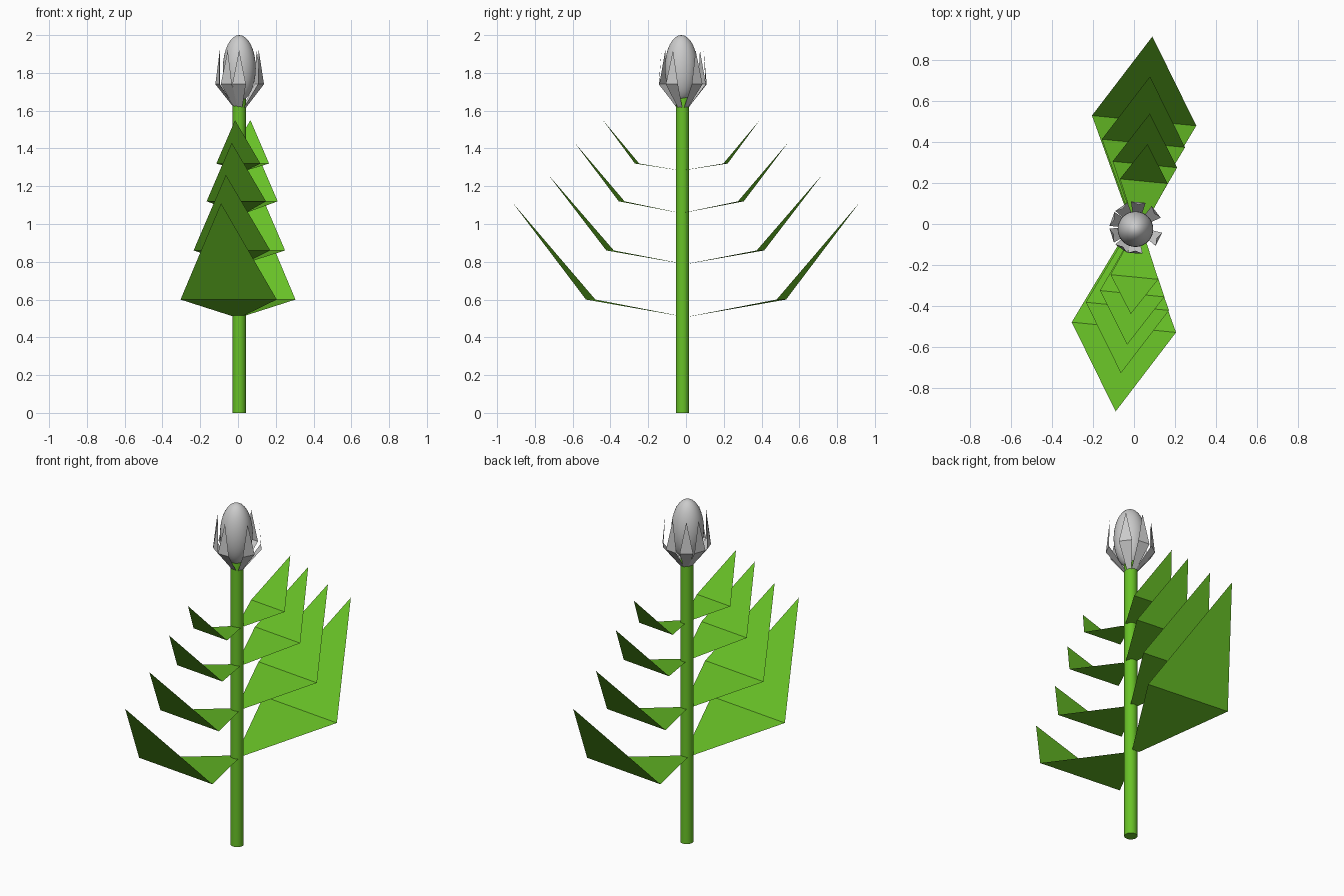
import bpy
from math import radians
from mathutils import Matrix, Vector

if "Cube" in bpy.data.objects:
    bpy.data.objects.remove(bpy.data.objects["Cube"])

green = bpy.data.materials.new("leaf_green")
green.diffuse_color = (0.14, 0.54, 0.02, 1)
green.use_nodes = True
green.node_tree.nodes["Principled BSDF"].inputs["Base Color"].default_value = green.diffuse_color


def folded_blade(name, center, angle, sections, tip, mat=None):
    """Thin blade along local +X: two cross edges (dist, half width, z) and a pointed tip (dist, z)."""
    pts = []
    for d, w, z in sections:
        pts += [(d, -w, z), (d, w, z)]
    pts.append((tip[0], 0, tip[1]))
    rot = Matrix.Rotation(radians(angle), 3, 'Z')
    off = Vector((center[0], center[1], 0))
    mesh = bpy.data.meshes.new(name)
    mesh.from_pydata([rot @ Vector(p) + off for p in pts], [], [(0, 2, 3, 1), (2, 4, 3)])
    if mat:
        mesh.materials.append(mat)
    obj = bpy.data.objects.new(name, mesh)
    bpy.context.collection.objects.link(obj)
    return obj


# Stem
bpy.ops.mesh.primitive_cylinder_add(vertices=32, radius=0.035, depth=1.67, location=(0.007, -0.018, 0.835))
stem = bpy.context.object
stem.name = "stem"
stem.data.materials.append(green)
bpy.ops.object.shade_smooth_by_angle(angle=radians(30))

# Flower bud
bpy.ops.mesh.primitive_uv_sphere_add(segments=32, ring_count=16, radius=1, location=(0.007, -0.025, 1.825))
bud = bpy.context.object
bud.name = "flower_bud"
bud.scale = (0.087, 0.087, 0.175)
bpy.ops.object.shade_smooth_by_angle(angle=radians(30))

# Petals around the bud, unevenly spaced
for i, a in enumerate((-27, 38, 85, 125, 160, 198, 235, 268)):
    folded_blade(f"petal_{i + 1}", (0.01, -0.018), a,
                 [(0.025, 0.012, 1.61), (0.125, 0.036, 1.74)], (0.112, 1.92))

# Four pairs of leaves: centre, base z, fold (dist, half width, z), tip (dist, z)
pairs = [
    ((0.0, 0.0), 0.51, (0.507, 0.256, 0.60), (0.92, 1.11)),
    ((0.007, -0.004), 0.79, (0.40, 0.204, 0.86), (0.728, 1.26)),
    ((0.022, -0.025), 1.06, (0.317, 0.158, 1.12), (0.567, 1.43)),
    ((0.025, -0.025), 1.285, (0.235, 0.117, 1.32), (0.417, 1.55)),
]
for i, (c, base_z, fold, tip) in enumerate(pairs):
    for side, a in (("back", 84.4), ("front", 264.4)):
        folded_blade(f"leaf_{side}_{i + 1}", c, a, [(0.015, 0.022, base_z), fold], tip, green)
